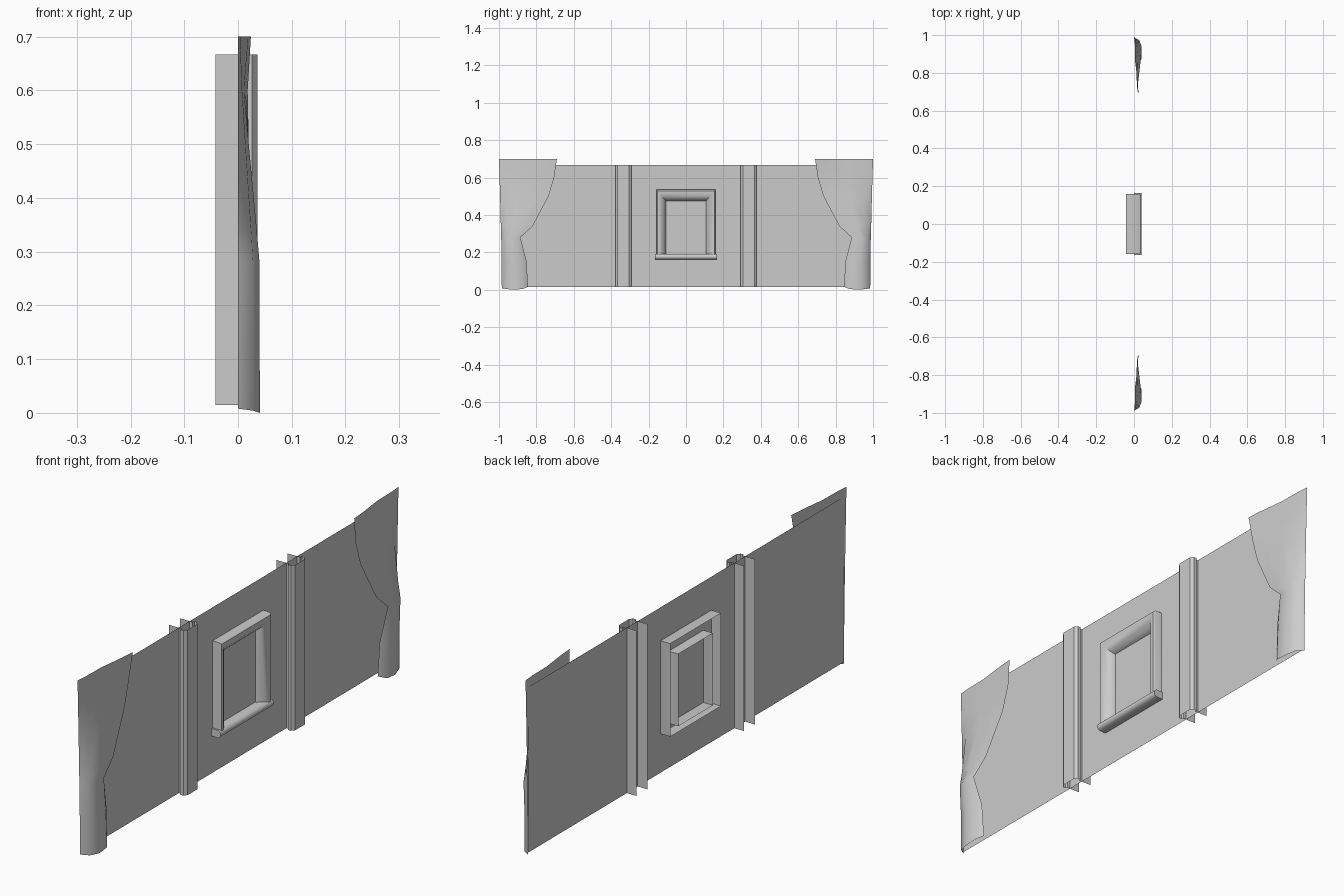
import bpy
import bmesh

old = bpy.data.objects.get("Cube")
if old:
    bpy.data.objects.remove(old, do_unlink=True)

plaster = bpy.data.materials.new("plain_grey")
plaster.use_nodes = True
GREY = (0.6, 0.6, 0.6, 1)
plaster.diffuse_color = GREY
plaster.node_tree.nodes["Principled BSDF"].inputs["Base Color"].default_value = GREY

WALL_BOTTOM, WALL_TOP = 0.015, 0.667
BACK = -0.042


def loft(name, rows, angle=40, closed=False, caps=False):
    """Skin a grid of points; closed joins the last row to the first."""
    bm = bmesh.new()
    grid = [[bm.verts.new(p) for p in row] for row in rows]
    pairs = list(zip(grid, grid[1:]))
    if closed:
        pairs.append((grid[-1], grid[0]))
    for a, b in pairs:
        for i in range(len(a) - 1):
            bm.faces.new((a[i], a[i + 1], b[i + 1], b[i]))
    if caps:
        bm.faces.new(grid[0])
        bm.faces.new(grid[-1][::-1])
    bmesh.ops.recalc_face_normals(bm, faces=bm.faces[:])
    # Open sheets face the room
    if sum(f.normal.x * f.calc_area() for f in bm.faces) < 0:
        bmesh.ops.reverse_faces(bm, faces=bm.faces[:])
    mesh = bpy.data.meshes.new(name)
    bm.to_mesh(mesh)
    bm.free()
    mesh.materials.append(plaster)
    ob = bpy.data.objects.new(name, mesh)
    bpy.context.collection.objects.link(ob)
    bpy.ops.object.select_all(action="DESELECT")
    ob.select_set(True)
    bpy.context.view_layer.objects.active = ob
    bpy.ops.object.shade_smooth_by_angle(angle=angle * 3.14159 / 180)
    return ob


# Wall sheet
loft("wall", [[(0, -0.985, z), (0, 0.985, z)] for z in (WALL_BOTTOM, WALL_TOP)])

# Pilasters: open-backed channels with rounded fronts
half = [(BACK, 0.034), (0.012, 0.034), (0.014, 0.043), (0.026, 0.043), (0.036, 0.03)]
channel = half + [(x, -y) for x, y in reversed(half)]
for side, label in ((1, "left"), (-1, "right")):
    loft(label + "_pilaster",
         [[(x, side * 0.335 + y, z) for x, y in channel] for z in (WALL_BOTTOM, WALL_TOP)],
         angle=30)

# Window frame: moulding swept round the opening; t runs from outer to inner edge
moulding = [(BACK, 0), (0.028, 0), (0.036, 0.1), (0.036, 0.3),
            (0.03, 0.55), (0.018, 0.8), (0.004, 1), (BACK, 1)]
rows = []
for sy, top in ((-1, 0), (1, 0), (1, 1), (-1, 1)):
    row = []
    for x, t in moulding:
        y = sy * (0.158 - 0.05 * t)
        z = 0.535 - 0.06 * t if top else 0.168 + 0.022 * t
        row.append((x, y, z))
    rows.append(row)
loft("window_frame", rows, angle=50, closed=True)

# Window sill: rounded bar
sill = [(0.0, 0.162), (0.03, 0.162), (0.04, 0.17), (0.04, 0.183), (0.03, 0.192), (0.0, 0.192)]
sill.append(sill[0])
ends = [[(x, y, z) for x, z in sill[:-1]] for y in (-0.165, 0.165)]
loft("window_sill", [r + r[:1] for r in ends], angle=60)
for label, r in zip(("right", "left"), ends):
    loft(label + "_sill_end", [r[:3], r[:2:-1]])

# Curtains: gathered at a tie, flaring to the top; (z, outer y, inner y, bulge, inner x)
levels = [(0.008, 0.985, 0.845, 0.041, 0.018),
          (0.15, 0.986, 0.852, 0.04, 0.022),
          (0.28, 0.988, 0.885, 0.04, 0.034),
          (0.34, 0.99, 0.82, 0.035, 0.03),
          (0.50, 0.994, 0.735, 0.02, 0.02),
          (0.60, 0.997, 0.705, 0.011, 0.018),
          (0.70, 1.0, 0.69, 0.006, 0.024)]
for side, label in ((1, "left"), (-1, "right")):
    rows = []
    for i, (z, outer, inner, bulge, end) in enumerate(levels):
        w = inner - outer
        sag = 0.008 if i == 0 else 0
        section = [(0, 0, 0), (bulge * 0.7, 0.15, -sag / 2), (bulge, 0.45, -sag),
                   (max(bulge * 0.97, end * 0.8), 0.8, -sag / 2), (end, 1, sag)]
        rows.append([(x, side * (outer + w * t), z + dz) for x, t, dz in section])
    loft(label + "_curtain", rows, angle=60)
